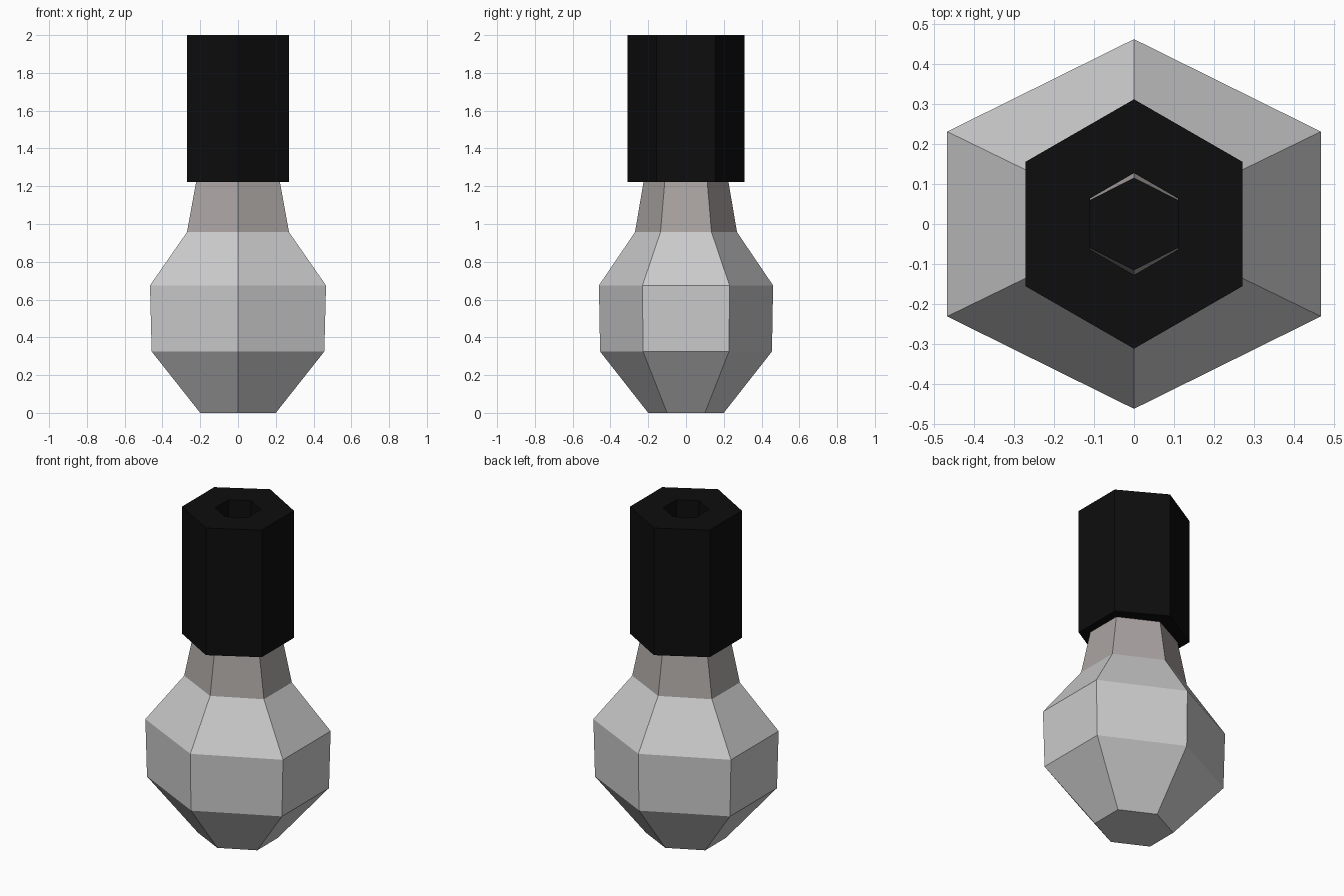
import bpy, bmesh

if "Cube" in bpy.data.objects:
    bpy.data.objects.remove(bpy.data.objects["Cube"])


def material(name, rgb):
    m = bpy.data.materials.new(name)
    m.diffuse_color = (*rgb, 1)
    m.use_nodes = True
    m.node_tree.nodes["Principled BSDF"].inputs["Base Color"].default_value = m.diffuse_color
    return m


def hex_loft(name, rings, mat=None, caps=True, closed=False):
    """Skin hexagonal rings (half width x, half depth y, height z), corners on the y axis."""
    bm = bmesh.new()
    loops = []
    for rx, ry, z in rings:
        pts = [(0, -ry), (rx, -ry / 2), (rx, ry / 2), (0, ry), (-rx, ry / 2), (-rx, -ry / 2)]
        loops.append([bm.verts.new((x, y, z)) for x, y in pts])
    pairs = list(zip(loops, loops[1:]))
    if closed:
        pairs.append((loops[-1], loops[0]))
    for a, b in pairs:
        for i in range(6):
            j = (i + 1) % 6
            bm.faces.new((a[i], a[j], b[j], b[i]))
    if caps:
        bm.faces.new(loops[0][::-1])
        bm.faces.new(loops[-1])
    bmesh.ops.recalc_face_normals(bm, faces=bm.faces)
    mesh = bpy.data.meshes.new(name)
    bm.to_mesh(mesh)
    bm.free()
    if mat:
        mesh.materials.append(mat)
    ob = bpy.data.objects.new(name, mesh)
    bpy.context.collection.objects.link(ob)
    return ob


black = material("black", (0.004, 0.004, 0.004))
warm_grey = material("warm_grey", (0.40, 0.37, 0.36))

# Faceted glass bulb
hex_loft("glass_bulb", [(0.20, 0.20, 0), (0.457, 0.455, 0.325),
                        (0.466, 0.461, 0.675), (0.27, 0.27, 0.957)])

# Tapering neck running up inside the socket
hex_loft("neck", [(0.27, 0.27, 0.957), (0.222, 0.225, 1.222), (0.113, 0.115, 1.81)],
         warm_grey, caps=False)

# Black contact closing the neck
hex_loft("contact", [(0.113, 0.115, 1.81), (0.113, 0.115, 1.815)], black)

# Hexagonal socket with a hole through it
hex_loft("socket", [(0.27, 0.311, 1.222), (0.27, 0.311, 2.0),
                    (0.11, 0.127, 2.0), (0.11, 0.127, 1.222)],
         black, caps=False, closed=True)
